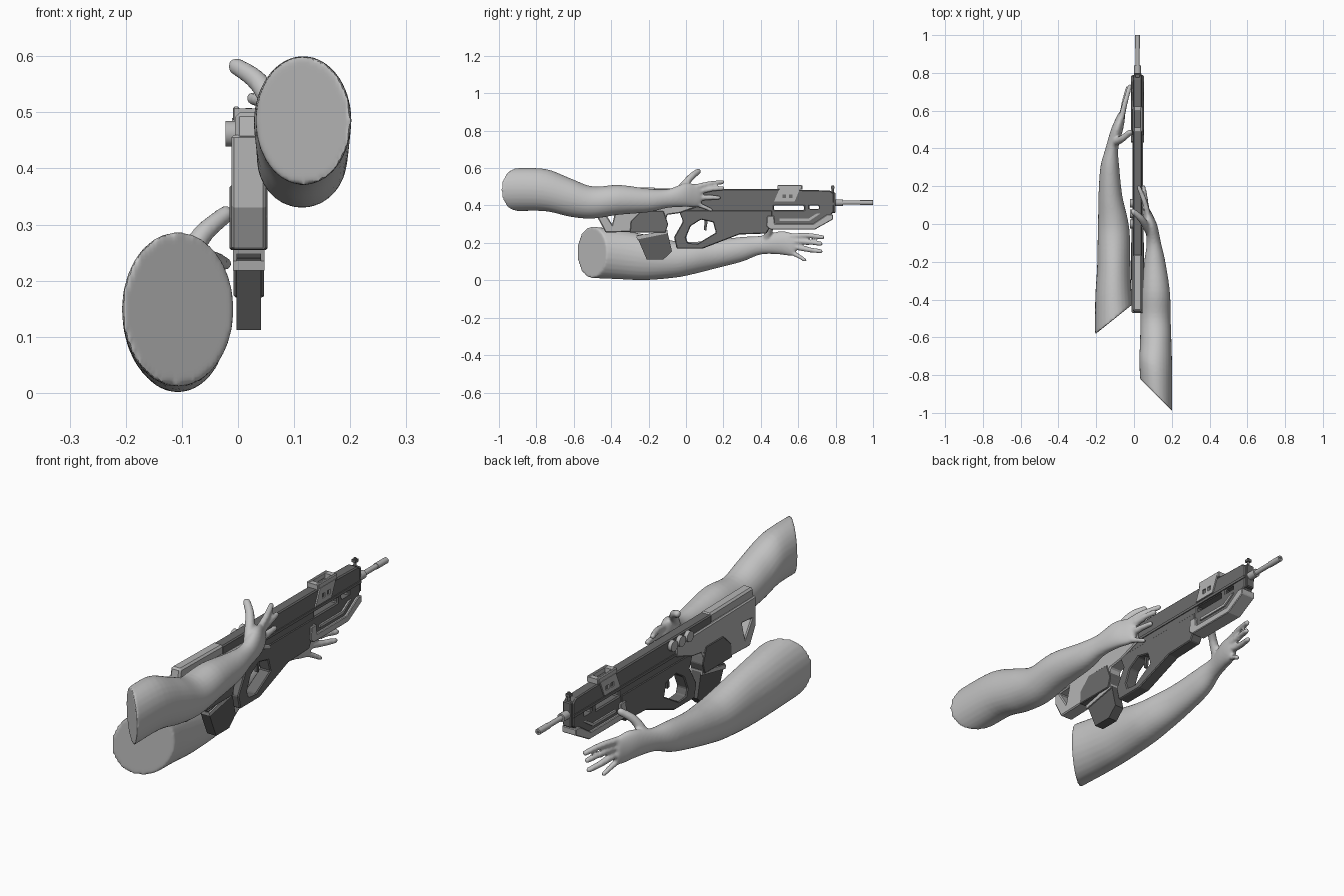
import bpy, bmesh, math
from mathutils import Vector

if "Cube" in bpy.data.objects:
    bpy.data.objects.remove(bpy.data.objects["Cube"])


def material(name, v):
    m = bpy.data.materials.new(name)
    m.diffuse_color = (v, v, v, 1)
    m.use_nodes = True
    m.node_tree.nodes["Principled BSDF"].inputs["Base Color"].default_value = m.diffuse_color
    return m


SKIN = material("pale grey skin", 0.55)
LIGHT = material("light grey metal", 0.46)
DARK = material("dark grey body", 0.15)
BLACK = material("charcoal", 0.11)
CX = 0.019  # centre plane of the rifle


def finish(name, bm, mat):
    bmesh.ops.recalc_face_normals(bm, faces=bm.faces)
    me = bpy.data.meshes.new(name)
    bm.to_mesh(me)
    bm.free()
    me.materials.append(mat)
    ob = bpy.data.objects.new(name, me)
    bpy.context.collection.objects.link(ob)
    return ob


def apply_all(ob):
    bpy.context.view_layer.objects.active = ob
    for m in list(ob.modifiers):
        bpy.ops.object.modifier_apply(modifier=m.name)


def smooth(ob, angle):
    bpy.ops.object.select_all(action='DESELECT')
    ob.select_set(True)
    bpy.context.view_layer.objects.active = ob
    bpy.ops.object.shade_smooth_by_angle(angle=math.radians(angle))


def prism(name, pts, half, mat, cuts=(), bevel=0.0, cx=CX):
    """Side outline (y, z) extruded across x, with optional holes."""
    bm = bmesh.new()
    f = bm.faces.new([bm.verts.new((cx - half, y, z)) for y, z in pts])
    r = bmesh.ops.extrude_face_region(bm, geom=[f])
    vs = [v for v in r["geom"] if isinstance(v, bmesh.types.BMVert)]
    bmesh.ops.translate(bm, verts=vs, vec=(2 * half, 0, 0))
    ob = finish(name, bm, mat)
    for c in cuts:
        cutter = prism("cutter", c, half + 0.05, mat, cx=cx)
        cutter.hide_render = True
        m = ob.modifiers.new("hole", 'BOOLEAN')
        m.operation, m.object, m.solver = 'DIFFERENCE', cutter, 'EXACT'
        apply_all(ob)
        bpy.data.objects.remove(cutter)
    if bevel:
        m = ob.modifiers.new("bevel", 'BEVEL')
        m.width, m.segments, m.limit_method = bevel, 1, 'ANGLE'
        apply_all(ob)
    return ob


def box(y0, y1, z0, z1):
    return [(y0, z0), (y1, z0), (y1, z1), (y0, z1)]


def rod(name, p, q, r, mat, n=16):
    p, q = Vector(p), Vector(q)
    bm = bmesh.new()
    bmesh.ops.create_cone(bm, cap_ends=True, segments=n, radius1=r, radius2=r, depth=(q - p).length)
    rot = (q - p).to_track_quat('Z', 'Y')
    for v in bm.verts:
        v.co = rot @ v.co + (p + q) / 2
    ob = finish(name, bm, mat)
    smooth(ob, 40)
    return ob


def skin_loft(bm, rings, n=28, flat=True):
    """Closed tube through rings (x, y, z, rx, rz, shear); flat rings lie across y."""
    loops = []
    for i, g in enumerate(rings):
        c = Vector(g[:3])
        a, b = Vector(rings[max(i - 1, 0)][:3]), Vector(rings[min(i + 1, len(rings) - 1)][:3])
        t = Vector((0, 1, 0)) if flat else (b - a).normalized()
        u = t.cross(Vector((0, 0, 1))).normalized()
        w = u.cross(t)
        shear = g[5] if len(g) > 5 else 0
        loop = []
        for k in range(n):
            ang = 2 * math.pi * k / n
            p = c + u * g[3] * math.cos(ang) + w * g[4] * math.sin(ang)
            p.y += shear * (p.x - c.x)
            loop.append(bm.verts.new(p))
        loops.append(loop)
    for A, B in zip(loops, loops[1:]):
        for k in range(n):
            bm.faces.new((A[k], A[(k + 1) % n], B[(k + 1) % n], B[k]))
    bm.faces.new(loops[0][::-1])
    bm.faces.new(loops[-1])


def spline(rings, steps=5):
    """Catmull-Rom smoothing of the ring list."""
    R = [tuple(g) + (0,) * (6 - len(g)) for g in rings]
    out = []
    for i in range(len(R) - 1):
        a, b, c, d = R[max(i - 1, 0)], R[i], R[i + 1], R[min(i + 2, len(R) - 1)]
        for s in range(steps):
            t = s / steps
            out.append(tuple(0.5 * (2 * q + (r - p) * t + (2 * p - 5 * q + 4 * r - s2) * t * t
                                    + (3 * q - p - 3 * r + s2) * t ** 3)
                             for p, q, r, s2 in zip(a, b, c, d)))
    return out + [R[-1]]


def arm(name, rings, digits):
    bm = bmesh.new()
    skin_loft(bm, spline(rings))
    for pts, r in digits:
        g = [(*p, r * k, r * k) for p, k in zip(pts, (1.15, 1.0, 0.85))]
        skin_loft(bm, spline(g), 12, False)
        bmesh.ops.create_uvsphere(bm, u_segments=12, v_segments=8, radius=r * 0.85)
        bm.verts.ensure_lookup_table()
        for v in bm.verts[-(12 * 7 + 2):]:
            v.co += Vector(pts[-1])
    ob = finish(name, bm, SKIN)
    m = ob.modifiers.new("fuse", 'REMESH')
    m.mode, m.voxel_size = 'VOXEL', 0.0065
    m = ob.modifiers.new("soften", 'SMOOTH')
    m.factor, m.iterations = 0.5, 5
    apply_all(ob)
    smooth(ob, 50)


# Arms with hands: sheared flat shoulder end, forearm, palm, then digits
arm("right_arm", [
    (.117, -.905, .485, .085, .115, -1.0), (.115, -.75, .482, .087, .113, -.4),
    (.115, -.62, .443, .083, .103), (.114, -.5, .416, .08, .086), (.115, -.36, .43, .075, .08),
    (.11, -.2, .427, .056, .063), (.105, -.1, .437, .038, .05), (.09, -.01, .455, .034, .063),
    (.072, .05, .452, .026, .062), (.064, .08, .45, .018, .05)], [
    (((.075, .04, .495), (.055, .12, .515), (.025, .195, .525)), .014),
    (((.068, .05, .47), (.06, .13, .487), (.05, .195, .492)), .014),
    (((.068, .05, .44), (.062, .12, .442), (.055, .175, .442)), .014),
    (((.07, .04, .415), (.064, .09, .395), (.058, .135, .375)), .012),
    (((.08, -.04, .475), (.04, .025, .55), (-.003, .065, .582)), .019)])
arm("left_arm", [
    (-.107, -.505, .15, .1, .138, .8), (-.11, -.36, .138, .095, .132, .3),
    (-.107, -.22, .123, .088, .122), (-.107, -.06, .112, .085, .098), (-.112, .03, .118, .078, .087),
    (-.125, .15, .138, .063, .077), (-.128, .3, .166, .05, .066), (-.117, .4, .188, .034, .05),
    (-.09, .5, .2, .032, .062), (-.072, .56, .192, .024, .062), (-.066, .585, .19, .018, .05)], [
    (((-.07, .55, .235), (-.045, .65, .24), (-.022, .73, .23)), .014),
    (((-.068, .55, .21), (-.045, .65, .205), (-.025, .72, .195)), .014),
    (((-.068, .55, .185), (-.05, .65, .165), (-.033, .72, .155)), .014),
    (((-.072, .55, .155), (-.058, .6, .13), (-.045, .635, .108)), .012),
    (((-.105, .43, .215), (-.065, .45, .28), (-.022, .485, .318)), .019)])

# Stock with triangular opening and raised cheek piece
prism("stock", [(-.47, .46), (-.47, .33), (-.43, .255), (-.12, .265), (-.1, .35), (-.03, .36),
                (.08, .4), (.08, .45)], .031, LIGHT,
      [[(-.44, .37), (-.375, .375), (-.395, .3)]], .005)
prism("cheek_rest", [(-.47, .45), (-.16, .45), (-.16, .495), (-.46, .5)], .024, LIGHT, bevel=.008)

# Magazine and its well
prism("magazine_well", [(-.3, .255), (-.295, .315), (-.24, .37), (-.12, .37), (-.095, .3), (-.11, .255)],
      .034, DARK, bevel=.003)
prism("magazine_band", [(-.265, .235), (-.1, .27), (-.1, .25), (-.262, .218)], .028, LIGHT)
prism("magazine", [(-.265, .24), (-.1, .262), (-.075, .155), (-.12, .112), (-.21, .112)], .022, BLACK)

# Receiver: upper shell with slots, side ledge and lower body with trigger opening
slots = [box(.47, .63, .375, .4), box(.66, .71, .38, .4)]
prism("upper_receiver", [(-.17, .40), (-.02, .36), (.79, .36), (.79, .465), (.77, .48), (.45, .488), (-.17, .49)],
      .024, DARK, slots, .006)
prism("side_ledge", box(-.05, .79, .403, .415), .028, DARK)
prism("lower_body", [(-.04, .375), (-.016, .315), (-.064, .23), (-.05, .17), (.09, .17),
                     (.285, .245), (.43, .25), (.46, .3), (.46, .375)], .027, DARK,
      [[(.025, .29), (.08, .325), (.145, .31), (.16, .255), (.06, .195), (.01, .2), (.0, .23)]], .004)
prism("trigger", [(.1, .33), (.118, .33), (.108, .265), (.096, .27)], .006, BLACK)
prism("fore_end", [(.43, .37), (.45, .3), (.68, .285), (.77, .34), (.79, .37)], .024, DARK, bevel=.004)

# Light guard frame wrapped around the fore end
prism("guard_frame", [(.435, .345), (.43, .29), (.45, .272), (.69, .272), (.785, .325), (.785, .352),
                      (.755, .352), (.68, .302), (.475, .302), (.47, .345)], .034, LIGHT, bevel=.003)
for s in (-1, 1):
    prism("guard_bar", [(.5, .318), (.66, .318), (.72, .358), (.7, .358), (.655, .33), (.5, .33)],
          .005, LIGHT, cx=CX + s * .026)
    # Side plates of the sight bracket
    prism("bracket_plate", [(.47, .42), (.58, .42), (.61, .49), (.5, .49)], .004, LIGHT,
          [box(.515, .535, .44, .46), box(.55, .57, .44, .46)], cx=CX + s * .026)
    prism("bracket_rail", box(.49, .62, .485, .51), .006, LIGHT, bevel=.003, cx=CX + s * .022)
for y in (.5, .61):
    prism("bracket_cross", box(y - .012, y + .012, .485, .507), .026, LIGHT)

# Barrel, muzzle and front sight
rod("barrel_collar", (CX, .78, .415), (CX, .84, .415), .018, LIGHT)
rod("barrel", (CX, .82, .415), (CX, .95, .415), .011, LIGHT)
rod("muzzle", (CX, .93, .415), (CX, 1.0, .415), .013, LIGHT)
rod("muzzle_bore", (CX, .99, .415), (CX, 1.001, .415), .007, BLACK)
prism("front_block", box(.765, .8, .36, .47), .02, DARK, bevel=.004)
rod("front_sight", (CX, .785, .46), (CX, .785, .508), .006, DARK, 10)
prism("sight_tip", box(.775, .795, .49, .502), .01, DARK)

# Round knobs on the left side
for y in (.0, .055, .11):
    rod("side_knob", (-.022, y, .462), (.0, y, .462), .023, LIGHT, 20)
